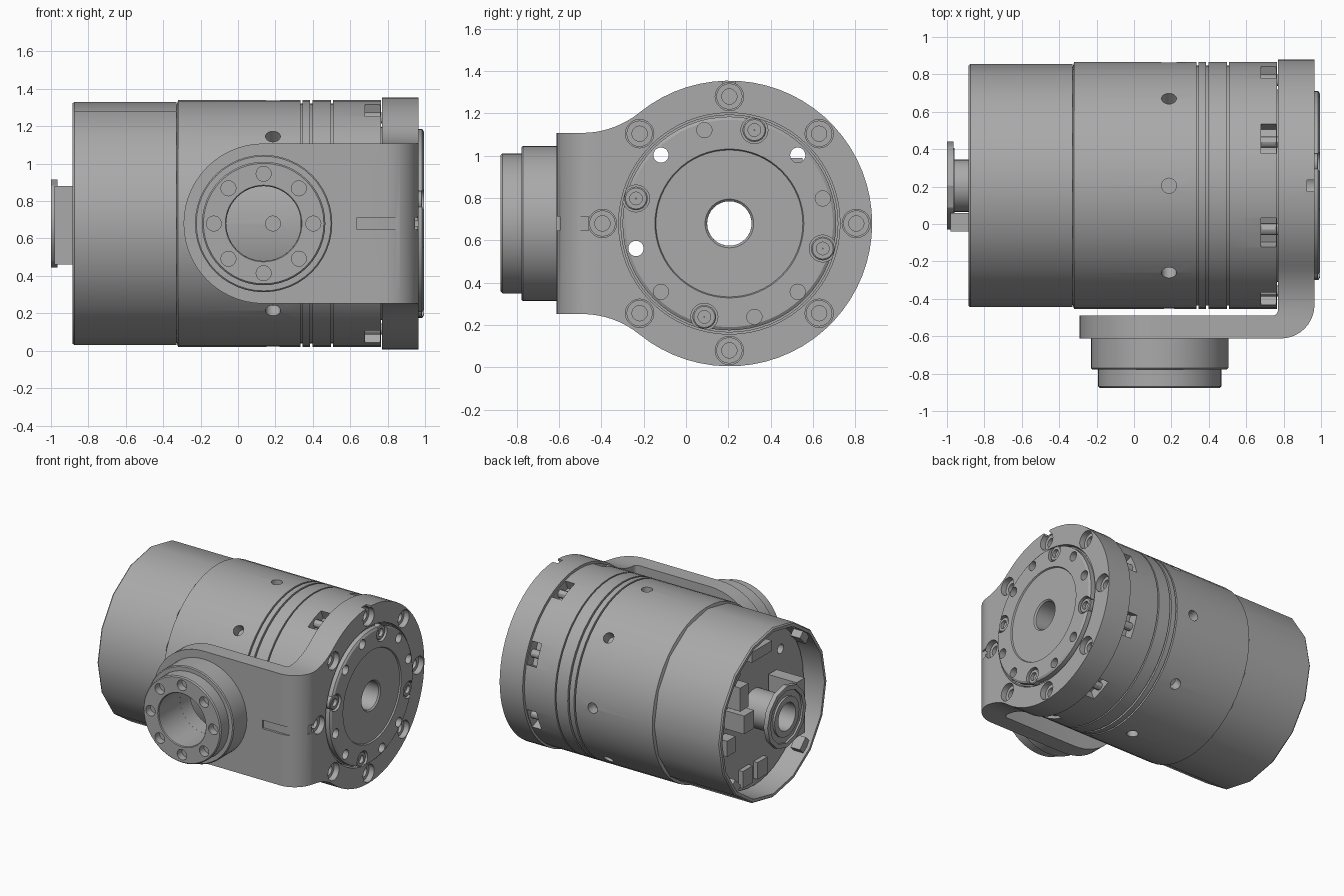
import bpy, bmesh
from math import sin, cos, pi, radians, sqrt, atan2
from mathutils import Matrix, Vector

if "Cube" in bpy.data.objects:
    bpy.data.objects.remove(bpy.data.objects["Cube"])

metal = bpy.data.materials.new("grey_metal")
metal.use_nodes = True
metal.diffuse_color = (0.4, 0.4, 0.4, 1)
metal.node_tree.nodes["Principled BSDF"].inputs["Base Color"].default_value = (0.4, 0.4, 0.4, 1)

CY, CZ = 0.205, 0.68          # main axis
HX = 0.137                    # side hub axis
MAIN = Matrix.Translation((0, CY, CZ)) @ Matrix.Rotation(pi / 2, 4, 'Y')    # local z -> +x
SIDE = Matrix.Translation((HX, 0, CZ)) @ Matrix.Rotation(pi / 2, 4, 'X')    # local z -> -y


def finish(name, bm):
    bmesh.ops.recalc_face_normals(bm, faces=bm.faces)
    me = bpy.data.meshes.new(name)
    bm.to_mesh(me)
    bm.free()
    me.materials.append(metal)
    ob = bpy.data.objects.new(name, me)
    bpy.context.collection.objects.link(ob)
    return ob


def lathe(name, profile, sides, matrix):
    """Closed (height, radius) loop turned around an axis."""
    bm = bmesh.new()
    rings = [[bm.verts.new(matrix @ Vector((r * cos(a), r * sin(a), h))) for h, r in profile]
             for a in (2 * pi * i / sides for i in range(sides))]
    n = len(profile)
    for i in range(sides):
        a, b = rings[i], rings[(i + 1) % sides]
        for j in range(n):
            k = (j + 1) % n
            bm.faces.new((a[j], a[k], b[k], b[j]))
    return finish(name, bm)


def prism(name, outline, place, lo, hi):
    """Outline extruded between two depths; place maps (u, v, depth) to space."""
    bm = bmesh.new()
    base = bm.faces.new([bm.verts.new(place(u, v, lo)) for u, v in outline])
    out = bmesh.ops.extrude_face_region(bm, geom=[base])
    shift = Vector(place(0, 0, hi)) - Vector(place(0, 0, lo))
    bmesh.ops.translate(bm, vec=shift, verts=[g for g in out["geom"] if isinstance(g, bmesh.types.BMVert)])
    return finish(name, bm)


def add_rod(bm, matrix, r, lo, hi, sides=20):
    m = matrix @ Matrix.Translation((0, 0, (lo + hi) / 2))
    bmesh.ops.create_cone(bm, cap_ends=True, segments=sides, radius1=r, radius2=r, depth=hi - lo, matrix=m)


def add_box(bm, centre, size, matrix=Matrix()):
    m = matrix @ Matrix.Translation(centre) @ Matrix.Diagonal((*size, 1))
    bmesh.ops.create_cube(bm, size=1, matrix=m)


def boolean(ob, tool, operation='DIFFERENCE', keep=False):
    mod = ob.modifiers.new("cut", 'BOOLEAN')
    mod.operation, mod.object, mod.solver = operation, tool, 'EXACT'
    bpy.context.view_layer.objects.active = ob
    bpy.ops.object.modifier_apply(modifier=mod.name)
    if not keep:
        bpy.data.objects.remove(tool)


def polar(deg, r):
    """Matrix on the main axis, moved out to radius r at an angle seen from +x."""
    a = radians(deg)
    return Matrix.Translation((0, r * cos(a), r * sin(a))) @ MAIN


def radial(deg, x):
    """Matrix whose local z points outward from the main axis."""
    return Matrix.Translation((x, CY, CZ)) @ Matrix.Rotation(radians(deg), 4, 'X')


def arc(cx, cy, r, a0, a1, n):
    return [(cx + r * cos(a0 + (a1 - a0) * i / n), cy + r * sin(a0 + (a1 - a0) * i / n)) for i in range(n + 1)]


# Rear cover: open thin shell
lathe("rear_cover", [(-0.885, 0.62), (-0.885, 0.642), (-0.875, 0.65), (-0.33, 0.65), (-0.33, 0.62)], 16, MAIN)

# Main barrel with grooves, and the core that forms the floor of the rear opening
profile = [(-0.72, 0.105), (-0.72, 0.6), (-0.34, 0.6), (-0.325, 0.645), (-0.32, 0.66)]
for x0, x1 in ((0.333, 0.345), (0.385, 0.398), (0.497, 0.507)):
    profile += [(x0, 0.66), (x0, 0.642), (x1, 0.642), (x1, 0.66)]
profile += [(0.765, 0.66), (0.765, 0.105)]
barrel = lathe("barrel", profile, 48, MAIN)
bm = bmesh.new()
for k in range(8):
    add_rod(bm, radial(45 * k, 0.187), 0.04, 0.58, 0.75)
    add_box(bm, (0, 0, 0.66), (0.08, 0.17, 0.16), radial(45 * k + 22.5, 0.72))
for deg in (45, 135, 195):
    add_rod(bm, polar(deg, 0.457), 0.036, -1, 1)
boolean(barrel, finish("barrel_cutter", bm))

# Screws seen in the barrel windows
bm = bmesh.new()
for k in range(8):
    add_rod(bm, polar(45 * k + 22.5, 0.61), 0.03, 0.67, 0.77, 12)
finish("window_screws", bm)

# Bracket: bent strip trimmed by its front and end outlines
R, H, F = 0.675, 0.428, 0.43
strip = [(-0.35, -0.49)] + arc(0.74, -0.46, 0.03, -pi / 2, 0, 4)
strip += [(0.77, 1.0), (0.965, 1.0)] + arc(0.785, -0.432, 0.18, 0, -pi / 2, 10) + [(-0.35, -0.612)]
bracket = prism("bracket", strip, lambda u, v, d: (u, v, d), -0.1, 1.5)
capsule = [(0.72, CZ - H), (0.72, -0.2), (1.2, -0.2), (1.2, 1.6), (0.72, 1.6), (0.72, CZ + H)]
capsule += arc(HX, CZ, H, pi / 2, 3 * pi / 2, 28)
boolean(bracket, prism("front_trim", capsule, lambda u, v, d: (u, d, v), -1, 1.2), 'INTERSECT')
fy = -sqrt((R + F) ** 2 - (H + F) ** 2)
ang = atan2(H + F, fy)
upper = arc(fy, H + F, F, -pi / 2, ang - pi, 8) + arc(0, 0, R, ang, 0, 24)[1:]
plate = [(-1, H)] + upper + [(u, -v) for u, v in reversed(upper[:-1])] + [(-1, -H)]
plate = [(u + CY, v + CZ) for u, v in plate]
boolean(bracket, prism("end_trim", plate, lambda u, v, d: (d, u, v), -1, 1.2), 'INTERSECT')

# Bracket openings: centre bore, bolt holes, hub bore and alignment slots
bm = bmesh.new()
add_rod(bm, MAIN, 0.523, 0.6, 1.1, 64)
add_rod(bm, SIDE, 0.2, 0.4, 0.7, 32)
boolean(bracket, finish("bore_cutter", bm))
bm = bmesh.new()
for k in range(8):
    add_rod(bm, polar(45 * k, 0.6), 0.067, 0.9, 1.1)
boolean(bracket, finish("recess_cutter", bm))
bm = bmesh.new()
for k in range(8):
    add_rod(bm, polar(45 * k, 0.6), 0.036, 0.7, 1.1)
add_box(bm, (0.8, -0.61, CZ), (0.33, 0.03, 0.065))
add_box(bm, (0.96, -0.51, CZ), (0.03, 0.1, 0.065))
add_box(bm, (0.95, CY, CZ + R), (0.05, 0.06, 0.05))
boolean(bracket, finish("hole_cutter", bm))

# Bolt collars inside the flange recesses
for k in range(8):
    lathe("flange_bolt", [(0.88, 0.036), (0.88, 0.062), (0.925, 0.062), (0.925, 0.036)], 20, polar(45 * k, 0.6))

# Output disc with stepped face
disc = lathe("output_disc", [(0.75, 0.105), (0.75, 0.515), (0.95, 0.515), (0.95, 0.505), (0.985, 0.505),
                             (0.995, 0.49), (0.995, 0.352), (0.985, 0.347), (0.985, 0.115), (0.975, 0.105)], 64, MAIN)
bm = bmesh.new()
for k in range(12):
    bolted = k % 3 == 2
    through = k in (1, 4, 6)
    add_rod(bm, polar(15 + 30 * k, 0.457), 0.064 if bolted else 0.036, 0.94 if bolted else 0.5 if through else 0.87, 1.1)
boolean(disc, finish("disc_cutter", bm))
for deg in (75, 165, 255, 345):
    lathe("disc_bolt", [(0.93, 0.002), (0.93, 0.056), (0.98, 0.056), (0.985, 0.05), (0.985, 0.03), (0.96, 0.03),
                        (0.96, 0.002)], 18, polar(deg, 0.457))

# Side hub with ring of bolt holes
hub = lathe("side_hub", [(0.6, 0.2), (0.6, 0.367), (0.77, 0.367), (0.777, 0.36), (0.777, 0.33), (0.868, 0.33),
                         (0.876, 0.322), (0.876, 0.205), (0.87, 0.2)], 48, SIDE)
bm = bmesh.new()
for k in range(8):
    a = k * pi / 4
    add_rod(bm, Matrix.Translation((0.266 * cos(a), 0, 0.266 * sin(a))) @ SIDE, 0.04, 0.82, 1)
boolean(hub, finish("hub_cutter", bm))

# Rear shaft and its collar
lathe("rear_shaft", [(-1, 0.105), (-1, 0.15), (-0.985, 0.15), (-0.985, 0.2), (-0.96, 0.2), (-0.96, 0.14), (-0.7, 0.14),
                     (-0.7, 0.105)], 32, MAIN)
lathe("encoder_ring", [(-1, 0.2), (-1, 0.235), (-0.965, 0.235), (-0.965, 0.2)], 12, MAIN)

# Electronics in the rear opening
bm = bmesh.new()
add_box(bm, (-0.86, 0.01, CZ - 0.01), (0.24, 0.1, 0.42))
for y, z, depth, w, h in ((0.5, 0.72, 0.16, 0.12, 0.14), (0.5, 0.9, 0.12, 0.1, 0.18), (0.6, 0.55, 0.08, 0.1, 0.12),
                          (0.33, 0.2, 0.03, 0.12, 0.13), (0.15, 0.2, 0.03, 0.12, 0.13), (0.2, 1.12, 0.06, 0.24, 0.08)):
    add_box(bm, (-0.72 - depth / 2, y, z), (depth + 0.01, w, h))
for k in range(4):
    add_box(bm, (-0.82, 0, 0.59), (0.08, 0.1, 0.07), Matrix.Translation((0, CY, CZ)) @ Matrix.Rotation(
        pi / 4 + k * pi / 2, 4, 'X'))
finish("rear_electronics", bm)

# Smooth curved surfaces, keep edges sharp
for ob in bpy.context.scene.objects:
    ob.select_set(ob.type == 'MESH')
bpy.context.view_layer.objects.active = barrel
bpy.ops.object.shade_smooth_by_angle(angle=radians(30))
